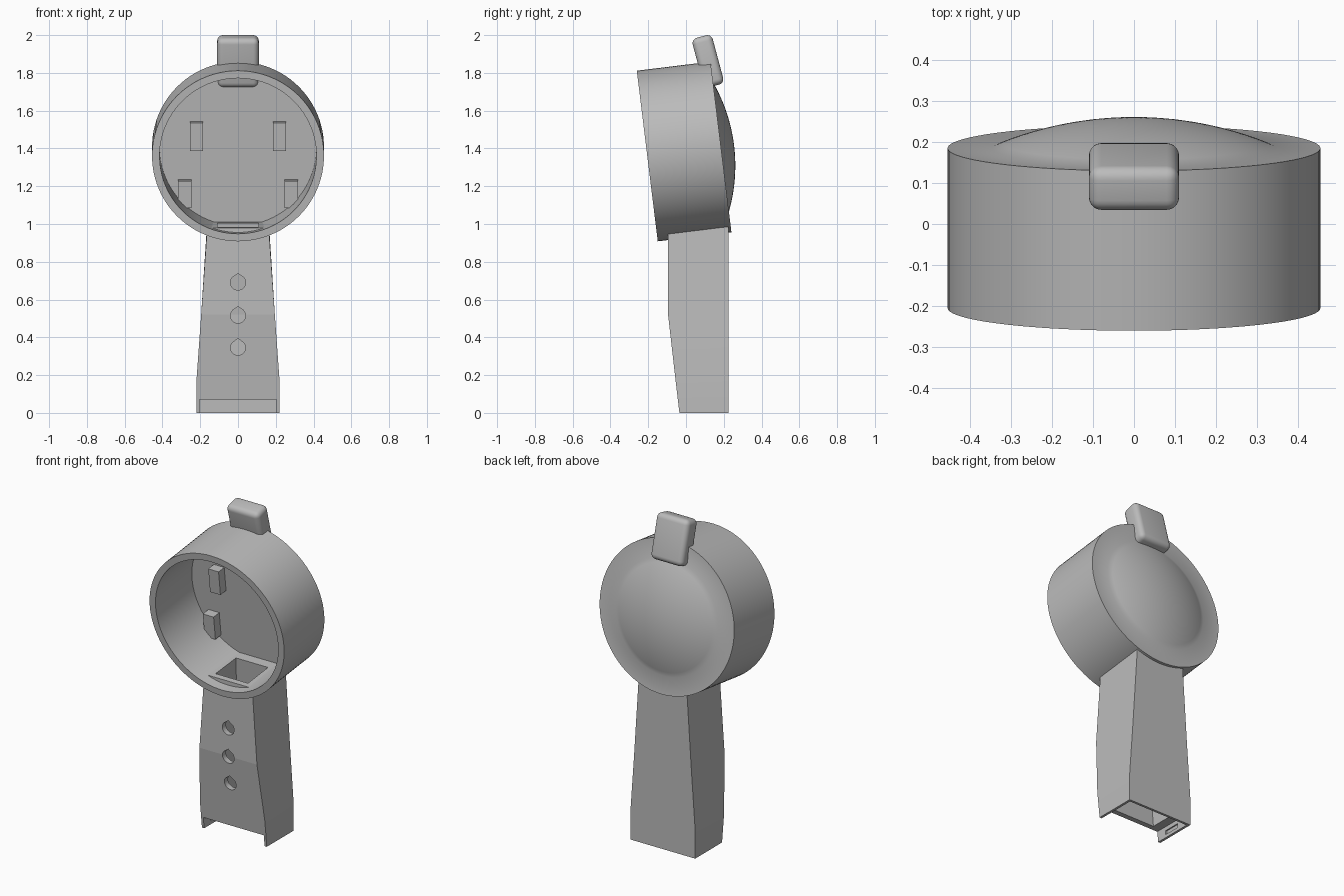
import bpy
import bmesh
import math
from mathutils import Matrix, Vector

cube = bpy.data.objects.get("Cube")
if cube:
    bpy.data.objects.remove(cube, do_unlink=True)

grey = bpy.data.materials.new("plain_grey")
grey.use_nodes = True
COLOR = (0.5, 0.5, 0.5, 1)
grey.diffuse_color = COLOR
grey.node_tree.nodes["Principled BSDF"].inputs["Base Color"].default_value = COLOR

# Head frame: local y runs backwards along the barrel, tilted seven degrees
HEAD = Matrix.Translation((0, -0.205, 1.36)) @ Matrix.Rotation(math.radians(7), 4, "X")
WALL = 0.355      # depth of the inner back wall
DEPTH = 0.393     # depth of the barrel
INNER, OUTER, DOME = 0.415, 0.455, 0.345


def finish(name, bm):
    bmesh.ops.recalc_face_normals(bm, faces=bm.faces)
    mesh = bpy.data.meshes.new(name)
    bm.to_mesh(mesh)
    bm.free()
    obj = bpy.data.objects.new(name, mesh)
    bpy.context.collection.objects.link(obj)
    mesh.materials.append(grey)
    return obj


def activate(obj):
    bpy.ops.object.select_all(action="DESELECT")
    obj.select_set(True)
    bpy.context.view_layer.objects.active = obj


def box(name, lo, hi, matrix=Matrix()):
    lo, hi = Vector(lo), Vector(hi)
    bm = bmesh.new()
    bmesh.ops.create_cube(bm, size=1, matrix=matrix @ Matrix.Translation((lo + hi) / 2)
                          @ Matrix.Diagonal((*(hi - lo), 1)))
    return finish(name, bm)


def loft(name, rings):
    """Join rings of points into a closed solid."""
    bm = bmesh.new()
    rows = [[bm.verts.new(p) for p in ring] for ring in rings]
    n = len(rows[0])
    for a, b in zip(rows, rows[1:]):
        for i in range(n):
            j = (i + 1) % n
            bm.faces.new((a[i], a[j], b[j], b[i]))
    bm.faces.new(rows[0])
    bm.faces.new(rows[-1])
    return finish(name, bm)


def section(half, front, back, z_front, z_back):
    return [(-half, front, z_front), (half, front, z_front),
            (half, back, z_back), (-half, back, z_back)]


def cut(target, cutter):
    mod = target.modifiers.new("cut", "BOOLEAN")
    mod.operation = "DIFFERENCE"
    mod.solver = "EXACT"
    mod.object = cutter
    activate(target)
    bpy.ops.object.modifier_apply(modifier=mod.name)


def smooth(obj, degrees=30):
    activate(obj)
    bpy.ops.object.shade_smooth_by_angle(angle=math.radians(degrees))


# Head: lathed cup with a thick back wall and a domed back
profile = [(0, WALL), (INNER, WALL), (INNER, 0), (OUTER, 0), (OUTER, DEPTH)]
rise = 0.07
radius = (DOME ** 2 + rise ** 2) / (2 * rise)
sweep = math.asin(DOME / radius)
for k in range(12, -1, -1):
    a = sweep * k / 12
    profile.append((radius * math.sin(a), DEPTH + rise - radius + radius * math.cos(a)))
bm = bmesh.new()
verts = [bm.verts.new((r, d, 0)) for r, d in profile]
edges = [bm.edges.new(pair) for pair in zip(verts, verts[1:])]
bmesh.ops.spin(bm, geom=verts + edges, cent=(0, 0, 0), axis=(0, 1, 0),
               angle=math.tau, steps=96, use_duplicate=False)
bmesh.ops.remove_doubles(bm, verts=bm.verts, dist=0.0001)
bm.transform(HEAD)
head = finish("head_shell", bm)

# Handle: tapered grip whose top pokes through the head floor as a ledge
handle = loft("handle", [
    section(0.22, -0.035, 0.225, 0, 0),
    section(0.22, -0.055, 0.225, 0.17, 0.17),
    section(0.195, -0.095, 0.225, 0.52, 0.52),
    section(0.163, -0.095, 0.225, 0.98, 1.015),
])

# Hollow core, opening into the head and through the base
core = loft("core_cutter", [
    section(0.15, 0, 0.195, -0.05, -0.05),
    section(0.15, -0.02, 0.195, 0.17, 0.17),
    section(0.14, -0.06, 0.19, 0.52, 0.52),
    section(0.105, -0.06, 0.13, 1.06, 1.06),
])
# Recess for a base cover, open at the front
recess = box("recess_cutter", (-0.205, -0.2, -0.05), (0.205, 0.21, 0.07))
cutters = [core, recess]

# Teardrop button holes through the front wall
for z in (0.345, 0.515, 0.69):
    outline = [(0.04 * math.cos(t), 0.04 * math.sin(t)) for t in
               (math.radians(135 + 270 * k / 24) for k in range(25))]
    outline.append((0, 0.048))
    cutters.append(loft("button_hole_cutter",
                        [[(x, y, z + h) for x, h in outline] for y in (-0.2, 0.05)]))

# Catch slots on the inside of the base tabs
for side in (-1, 1):
    xs = sorted((side * 0.19, side * 0.213))
    cutters.append(box("slot_cutter", (xs[0], 0.03, 0.02), (xs[1], 0.13, 0.045)))

for c in cutters:
    c.hide_render = True
    cut(handle, c)
cut(head, core)
for c in cutters:
    bpy.data.objects.remove(c, do_unlink=True)
smooth(head)
smooth(handle, 5)

# Mounting pegs on the inner back wall
for side, label in ((1, "left"), (-1, "right")):
    for level, near, far, low, high in (("upper", 0.185, 0.255, -0.01, 0.14),
                                        ("lower", 0.245, 0.318, -0.315, -0.17)):
        xs = sorted((side * near, side * far))
        box(f"{level}_{label}_peg", (xs[0], 0.3, low), (xs[1], WALL + 0.01, high), HEAD)

# Rounded clip leaning over the top of the head
tilt = Matrix.Translation((0, 0.116, 1.862)) @ Matrix.Rotation(math.radians(15), 4, "X")
clip = box("top_clip", (-0.11, -0.055, -0.135), (0.11, 0.055, 0.135), tilt)
bevel = clip.modifiers.new("round", "BEVEL")
bevel.width = 0.03
bevel.segments = 5
activate(clip)
bpy.ops.object.modifier_apply(modifier=bevel.name)
smooth(clip)
